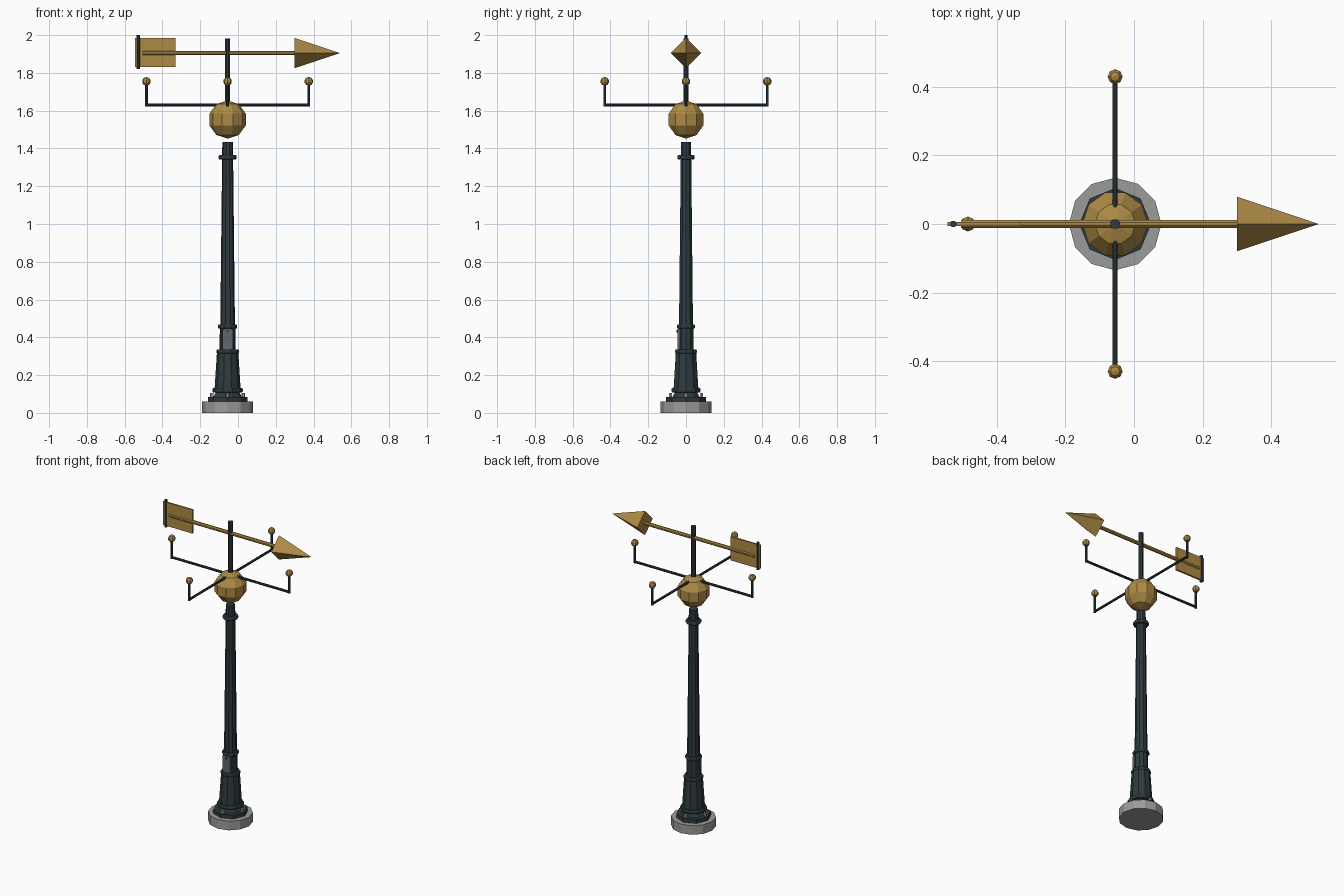
import bpy, bmesh
from math import pi, sin, cos, radians
from mathutils import Vector

cube = bpy.data.objects.get("Cube")
if cube:
    bpy.data.objects.remove(cube)

AXIS_X = -0.055   # the pole stands slightly off centre
VANE_Z = 1.905


def material(name, rgb):
    m = bpy.data.materials.new(name)
    m.use_nodes = True
    m.diffuse_color = (*rgb, 1)
    m.node_tree.nodes["Principled BSDF"].inputs["Base Color"].default_value = (*rgb, 1)
    return m


IRON = material("dark iron", (0.028, 0.044, 0.05))
GOLD = material("aged gold", (0.42, 0.255, 0.06))
STONE = material("plinth grey", (0.33, 0.33, 0.32))
PANEL = material("panel grey", (0.11, 0.14, 0.155))
STEEL = material("bolt steel", (0.45, 0.47, 0.48))


def finish(name, bm, mat):
    bmesh.ops.remove_doubles(bm, verts=bm.verts, dist=1e-5)
    bmesh.ops.recalc_face_normals(bm, faces=bm.faces)
    mesh = bpy.data.meshes.new(name)
    bm.to_mesh(mesh)
    bm.free()
    mesh.materials.append(mat)
    ob = bpy.data.objects.new(name, mesh)
    bpy.context.collection.objects.link(ob)
    return ob


def lathe(name, profile, sides, mat, base=(AXIS_X, 0, 0), axis=(0, 0, 1), turn=0):
    """Faceted solid from (radius, height) pairs, pointing along axis."""
    bm = bmesh.new()
    rot = Vector((0, 0, 1)).rotation_difference(Vector(axis)).to_matrix()
    rings = []
    for r, h in profile:
        angles = [turn + 2 * pi * i / sides for i in range(sides)]
        rings.append([bm.verts.new(rot @ Vector((r * cos(a), r * sin(a), h)) + Vector(base))
                      for a in angles])
    for a, b in zip(rings, rings[1:]):
        for i in range(sides):
            j = (i + 1) % sides
            bm.faces.new((a[i], a[j], b[j], b[i]))
    bm.faces.new(rings[0])
    bm.faces.new(rings[-1])
    bmesh.ops.dissolve_degenerate(bm, edges=bm.edges, dist=1e-6)
    return finish(name, bm, mat)


def rod(name, start, end, r, mat, sides=8):
    d = Vector(end) - Vector(start)
    return lathe(name, [(r, 0), (r, d.length)], sides, mat, start, d.normalized(), pi / sides)


def ball(name, centre, r, sides, bands, mat):
    lats = [-pi / 2 + pi * i / bands for i in range(bands + 1)]
    prof = [(max(r * cos(t), 1e-7), r * sin(t)) for t in lats]
    return lathe(name, prof, sides, mat, centre)


def box(name, centre, size, mat):
    bm = bmesh.new()
    bmesh.ops.create_cube(bm, size=1)
    for v in bm.verts:
        v.co = Vector(a * b for a, b in zip(v.co, size)) + Vector(centre)
    return finish(name, bm, mat)


def collar(name, z, r, h, sides=10):
    lathe(name, [(r - 0.004, z - h / 2), (r, z - h / 4), (r, z + h / 4), (r - 0.004, z + h / 2)],
          sides, IRON)


# Foot of the post
lathe("plinth", [(0.135, 0), (0.135, 0.06)], 12, STONE)
lathe("base_flange", [(0.105, 0.06), (0.105, 0.085)], 8, IRON)
lathe("base_neck", [(0.075, 0.085), (0.062, 0.11)], 10, IRON)
for k in range(4):
    a = k * pi / 2
    lathe(f"bolt_{k + 1}", [(0.009, 0.085), (0.009, 0.106)], 6, STEEL,
          (AXIS_X + 0.083 * cos(a), 0.083 * sin(a), 0))

# Post sections and collars
lathe("lower_post", [(0.07, 0.11), (0.056, 0.33)], 10, IRON)
lathe("middle_post", [(0.043, 0.32), (0.041, 0.46)], 10, IRON)
lathe("upper_post", [(0.039, 0.45), (0.029, 1.36), (0.028, 1.435)], 10, IRON)
collar("foot_collar", 0.12, 0.081, 0.022)
collar("lower_collar", 0.325, 0.06, 0.022)
collar("middle_collar", 0.457, 0.051, 0.022)
collar("top_collar", 1.353, 0.048, 0.022)

# Access panel with its lock on the front
box("access_panel", (AXIS_X, -0.038, 0.39), (0.056, 0.012, 0.11), PANEL)
rod("panel_lock", (AXIS_X, -0.04, 0.432), (AXIS_X, -0.05, 0.432), 0.006, IRON)

# Globe and spindle
ball("globe", (AXIS_X, 0, 1.553), 0.101, 10, 5, GOLD)
rod("spindle", (AXIS_X, 0, 1.62), (AXIS_X, 0, 1.982), 0.015, IRON)

# Four compass arms with upturned ends
for side, dx, dy in (("left", 1, 0), ("right", -1, 0), ("front", 0, -1), ("back", 0, 1)):
    x, y = AXIS_X + 0.43 * dx, 0.43 * dy
    rod(f"{side}_arm", (AXIS_X, 0, 1.63), (x, y, 1.63), 0.008, IRON)
    rod(f"{side}_upright", (x, y, 1.622), (x, y, 1.745), 0.008, IRON)
    ball(f"{side}_knob", (x, y, 1.755), 0.023, 8, 5, GOLD)

# Wind arrow
rod("vane_shaft", (-0.505, 0, VANE_Z), (0.31, 0, VANE_Z), 0.012, GOLD)
lathe("arrow_head", [(0.08, 0), (1e-7, 0.24)], 4, GOLD, (0.3, 0, VANE_Z), (1, 0, 0))
box("tail_plate", (-0.4375, 0, 1.908), (0.215, 0.012, 0.156), GOLD)
rod("tail_bar", (-0.527, 0, 1.82), (-0.527, 0, 2.0), 0.01, IRON)
